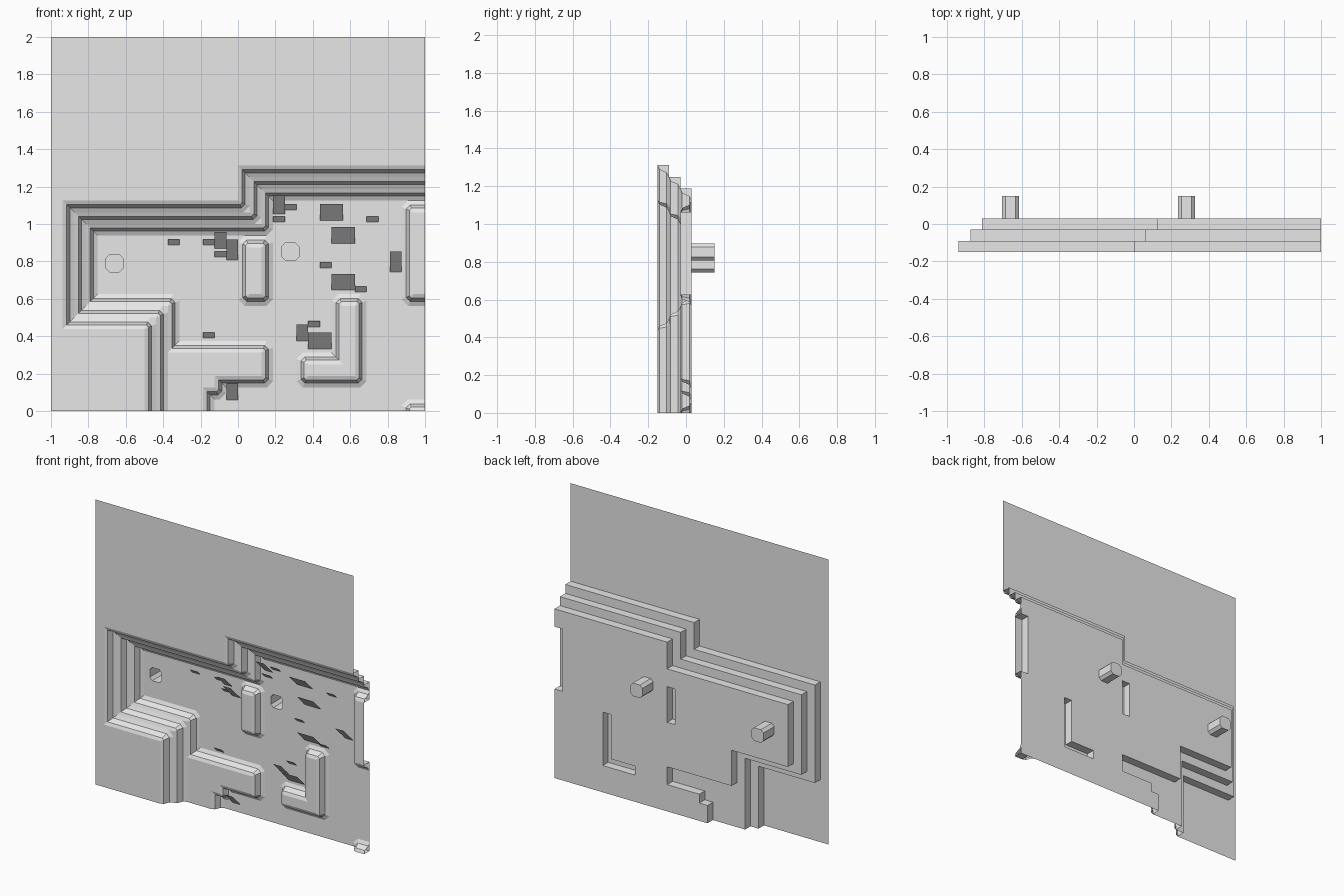
import bpy, bmesh
from mathutils import Vector

if "Cube" in bpy.data.objects:
    bpy.data.objects.remove(bpy.data.objects["Cube"])

T = 0.0625                       # grid tile
Y = [-0.15, -0.09, -0.03, 0.03]  # depth of each terrace, front to back
BACK = 0.15
# slope profile: (share of tile run, share of height left)
PROFILE = [(0, 1), (0.35, 0.85), (0.62, 0.2), (1, 0)]

grey = bpy.data.materials.new("light grey")
grey.diffuse_color = (0.8, 0.8, 0.8, 1)
grey.use_nodes = True
grey.node_tree.nodes["Principled BSDF"].inputs["Base Color"].default_value = grey.diffuse_color


def finish(name, bm):
    me = bpy.data.meshes.new(name)
    bm.to_mesh(me)
    bm.free()
    me.materials.append(grey)
    ob = bpy.data.objects.new(name, me)
    bpy.context.collection.objects.link(ob)
    return ob


def face(bm, pts, want):
    """Add a face whose normal points along 'want'."""
    pts = [Vector(p) for p in pts]
    clean = [p for i, p in enumerate(pts) if (p - pts[i - 1]).length > 1e-5]
    if len(clean) < 3:
        return
    f = bm.faces.new([bm.verts.new(p) for p in clean])
    f.normal_update()
    if f.normal.dot(Vector(want)) < 0:
        f.normal_flip()


def flat(name, outline, y, holes=()):
    """Flat sheet at depth y, with optional holes."""
    bm = bmesh.new()
    edges = []
    for loop in [outline, *holes]:
        vs = [bm.verts.new((x, y, z)) for x, z in loop]
        edges += [bm.edges.new((vs[i - 1], vs[i])) for i in range(len(vs))]
    bmesh.ops.triangle_fill(bm, edges=edges, use_beauty=True, normal=(0, -1, 0))
    for f in bm.faces:
        f.normal_update()
        if f.normal.y > 0:
            f.normal_flip()
    bmesh.ops.dissolve_limit(bm, angle_limit=0.01, verts=bm.verts, edges=bm.edges)
    return finish(name, bm)


def ring(path, closed, d):
    """Offset the path to its left; outer corners are chamfered."""
    P = [Vector(p) for p in path]
    n, out = len(P), []
    left = lambda v: Vector((-v.y, v.x))
    for i, p in enumerate(P):
        u = (p - P[i - 1]).normalized() if closed or i > 0 else None
        v = (P[(i + 1) % n] - p).normalized() if closed or i < n - 1 else None
        if u is None or v is None:
            out.append(p + left(v if u is None else u) * d)
        elif u.cross(v) < 0:
            out += [p + left(u) * d + u * d * 0.45, p + left(v) * d - v * d * 0.45]
        else:
            out.append(p + (left(u) + left(v)) * d)
    return out


def cliff(name, path, level, closed=False):
    """Rounded slope in front, and the square wall behind it."""
    hi, lo = Y[level], Y[level + 1]
    bm = bmesh.new()
    rows = [(ring(path, closed, r * T), lo + (hi - lo) * h) for r, h in PROFILE]
    for (a, ya), (b, yb) in zip(rows, rows[1:]):
        for i in range(0 if closed else 1, len(a)):
            face(bm, [(a[i-1].x, ya, a[i-1].y), (a[i].x, ya, a[i].y),
                      (b[i].x, yb, b[i].y), (b[i-1].x, yb, b[i-1].y)], (0, -1, 0))
    for i in range(0 if closed else 1, len(path)):
        (x0, z0), (x1, z1) = path[i - 1], path[i]
        face(bm, [(x0, hi, z0), (x1, hi, z1), (x1, lo, z1), (x0, lo, z0)],
             (z1 - z0, 0, x0 - x1))
    bmesh.ops.remove_doubles(bm, verts=bm.verts, dist=1e-5)
    return finish(name, bm)


def grid(*pts):
    return [(x * T, z * T) for x, z in pts]


# Terrace contours, in tiles
c1 = grid((16, 21), (0, 21), (0, 18), (-15, 18), (-15, 7), (-8, 7), (-8, 0))
c2 = grid((16, 20), (1, 20), (1, 17), (-14, 17), (-14, 8), (-7, 8), (-7, 0))
c3 = grid((16, 19), (2, 19), (2, 16), (-13, 16), (-13, 9), (-6, 9), (-6, 5),
          (2, 5), (2, 3), (-2, 3), (-2, 2), (-3, 2), (-3, 0))
for k, c in enumerate((c1, c2, c3)):
    cliff(f"terrace_slope_{k + 1}", c, k)

# Raised islands on the floor
pill = grid((1, 10), (1, 14), (2, 14), (2, 10))
ell = grid((6, 3), (6, 4), (9, 4), (9, 9), (10, 9), (10, 3))
side = grid((16, 10), (15, 10), (15, 17), (16, 17))
corner = [(15 * T, -0.0001), (15 * T, 0), (1, 0)]
cliff("pill_island_slope", pill, 2, True)
cliff("bent_island_slope", ell, 2, True)
cliff("side_island_slope", side, 2)
cliff("corner_island_slope", corner, 2)
for name, c in (("pill_island_top", pill), ("bent_island_top", ell), ("side_island_top", side)):
    flat(name, c, Y[2])

# Hollow pegs behind the floor
pegs = []
for cx, cz in ((-0.66, 0.79), (0.28, 0.852)):
    a, b = 0.046, 0.027
    loop = [(cx + x, cz + z) for x, z in ((a, -b), (a, b), (b, a), (-b, a),
                                          (-a, b), (-a, -b), (-b, -a), (b, -a))]
    pegs.append(loop)
    bm = bmesh.new()
    for i in range(8):
        (x0, z0), (x1, z1) = loop[i - 1], loop[i]
        face(bm, [(x0, Y[3], z0), (x1, Y[3], z1), (x1, BACK, z1), (x0, BACK, z0)],
             (x0 + x1 - 2 * cx, 0, z0 + z1 - 2 * cz))
    face(bm, [(x, BACK, z) for x, z in loop], (0, 1, 0))
    finish("hollow_peg", bm)

# Flat sheets at each depth
flat("front_sheet", c1 + [(-1, 0), (-1, 2), (1, 2)], Y[0])
flat("upper_terrace", c1 + c2[::-1], Y[1])
flat("lower_terrace", c2 + c3[::-1], Y[2])
flat("floor", c3 + [(1, 0)] + side, Y[3], [pill, ell] + pegs)

# Tilted flaps on the floor: left in tiles, width in tiles, bottom z, height
flaps = [(3, 1, 1.053, .1), (4, 1, 1.075, .031), (3, 1, 1.01, .031), (7, 2, 1.02, .088),
         (11, 1, 1.01, .031), (8, 2, .895, .088), (-6, 1, .888, .031), (-3, 1, .888, .031),
         (-2, 1, .87, .088), (-1, 1, .807, .11), (-2, 1, .823, .031), (7, 1, .765, .031),
         (13, 1, .743, .11), (8, 2, .646, .088), (10, 1, .636, .031), (-3, 1, .39, .031),
         (6, 1, .45, .031), (5, 1, .374, .088), (6, 2, .332, .088), (-1, 1, .058, .088)]
bm = bmesh.new()
for x, w, z, h in flaps:
    x0, x1, y = x * T, (x + w) * T, Y[3] - 0.002
    face(bm, [(x0, y, z), (x1, y, z), (x1, y - h, z + h), (x0, y - h, z + h)], (0, -1, -1))
finish("tilted_flaps", bm)
